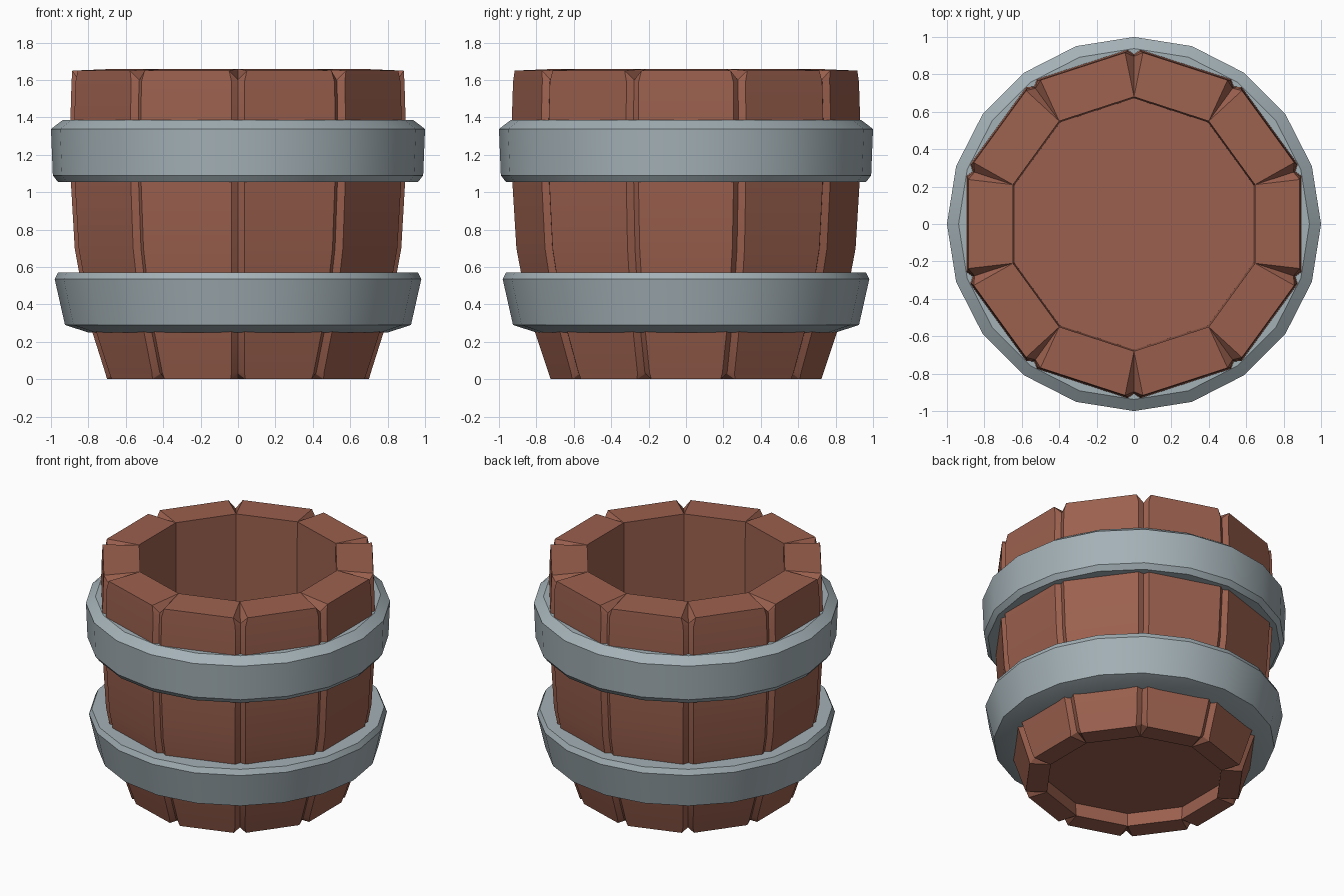
import bpy
import bmesh
from math import cos, sin, tan, pi, radians

if "Cube" in bpy.data.objects:
    bpy.data.objects.remove(bpy.data.objects["Cube"], do_unlink=True)

STAVES = 10
HALF = pi / STAVES


def material(name, rgb):
    m = bpy.data.materials.new(name)
    m.use_nodes = True
    m.diffuse_color = (*rgb, 1)
    m.node_tree.nodes["Principled BSDF"].inputs["Base Color"].default_value = (*rgb, 1)
    return m


def finish(bm, name, mat, angle):
    bmesh.ops.recalc_face_normals(bm, faces=bm.faces)
    mesh = bpy.data.meshes.new(name)
    bm.to_mesh(mesh)
    bm.free()
    mesh.materials.append(mat)
    obj = bpy.data.objects.new(name, mesh)
    bpy.context.collection.objects.link(obj)
    bpy.ops.object.select_all(action="DESELECT")
    obj.select_set(True)
    bpy.context.view_layer.objects.active = obj
    bpy.ops.object.shade_smooth_by_angle(angle=radians(angle))


def ring(bm, radius, z, count):
    """Regular polygon of vertices with a corner on the y axis."""
    step = 2 * pi / count
    return [bm.verts.new((radius * cos(pi / 2 + i * step),
                          radius * sin(pi / 2 + i * step), z)) for i in range(count)]


def grooved_ring(bm, apothem, z, gap=0.036, lift=0.0):
    """Stave outline: right shoulder, groove bottom, left shoulder per corner."""
    verts = []
    reach = apothem / cos(HALF)
    for i in range(STAVES):
        a = pi / 2 + i * 2 * HALF
        for side in (-1, 0, 1):
            if side:
                n, t = a + side * HALF, -side * (apothem * tan(HALF) - gap)
                co = (apothem * cos(n) - t * sin(n), apothem * sin(n) + t * cos(n), z)
            else:
                r = reach - 0.035
                co = (r * cos(a), r * sin(a), z + lift)
            verts.append(bm.verts.new(co))
    return verts


def bridge(bm, low, high):
    n = len(low)
    for i in range(n):
        j = (i + 1) % n
        bm.faces.new((low[i], low[j], high[j], high[i]))


def rim(bm, outer, inner):
    """Stave end faces plus the two slopes that sink into each groove."""
    for i in range(STAVES):
        k = 3 * i
        right, mid, left = outer[k:k + 3]
        following = outer[(k + 3) % len(outer)]
        bm.faces.new((right, mid, inner[i]))
        bm.faces.new((mid, left, inner[i]))
        bm.faces.new((left, following, inner[(i + 1) % STAVES], inner[i]))


wood = material("red brown wood", (0.33, 0.118, 0.077))
metal = material("blue grey metal", (0.37, 0.44, 0.47))

# Barrel body: staves, rims, open interior and recessed base
bm = bmesh.new()
walls = [grooved_ring(bm, 0.70, 0.0, 0.042, 0.03)]
for a, z in [(0.71, 0.035), (0.81, 0.35), (0.873, 0.7), (0.902, 1.2), (0.89, 1.59)]:
    walls.append(grooved_ring(bm, a, z))
walls.append(grooved_ring(bm, 0.886, 1.65, 0.05, -0.05))
for low, high in zip(walls, walls[1:]):
    bridge(bm, low, high)

mouth = ring(bm, 0.68, 1.66, STAVES)
floor = ring(bm, 0.672, 0.3, STAVES)
rim(bm, walls[-1], mouth)
bridge(bm, mouth, floor)
bm.faces.new(floor)

foot = ring(bm, 0.59, 0.0, STAVES)
base = ring(bm, 0.60, 0.1, STAVES)
rim(bm, walls[0], foot)
bridge(bm, foot, base)
bm.faces.new(base)
finish(bm, "barrel_staves", wood, 20)

# Metal hoops: closed profiles (radius, height) swept round the barrel
hoops = {
    "lower_hoop": [(0.76, 0.25), (0.80, 0.25), (0.925, 0.29), (0.98, 0.535),
                   (0.962, 0.572), (0.80, 0.572)],
    "upper_hoop": [(0.86, 1.055), (0.963, 1.055), (0.99, 1.09), (1.0, 1.338),
                   (0.938, 1.385), (0.86, 1.385)],
}
for name, profile in hoops.items():
    bm = bmesh.new()
    loops = [ring(bm, r, z, 2 * STAVES) for r, z in profile]
    for low, high in zip(loops, loops[1:] + loops[:1]):
        bridge(bm, low, high)
    finish(bm, name, metal, 30)
